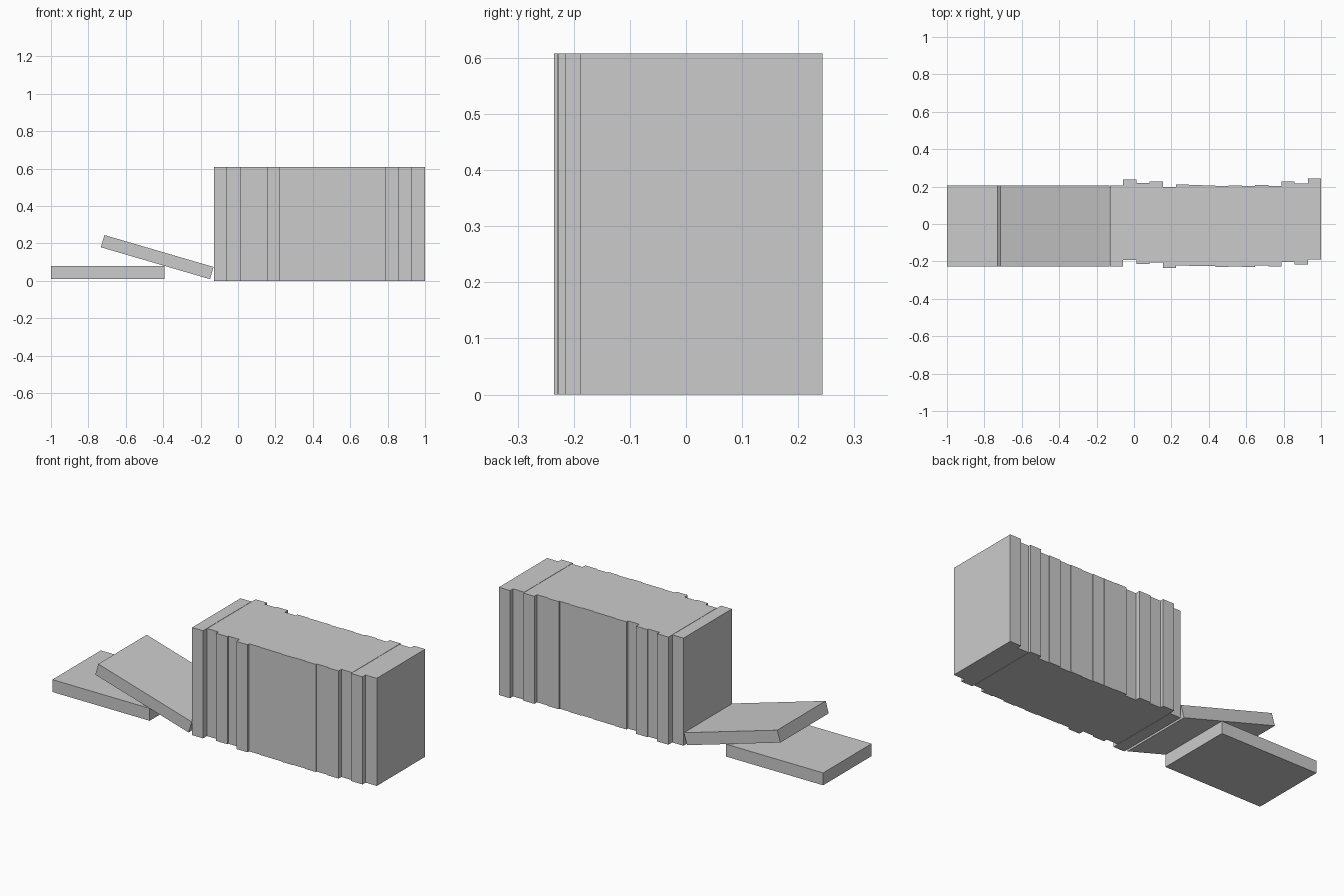
import bpy
from math import radians

if "Cube" in bpy.data.objects:
    bpy.data.objects.remove(bpy.data.objects["Cube"])

LENGTH, DEPTH, THICK = 0.608, 0.432, 0.0700


def book(name, size, loc, tilt=0.0):
    bpy.ops.mesh.primitive_cube_add(size=1, location=loc, rotation=(0, tilt, 0))
    ob = bpy.context.object
    ob.name = name
    ob.dimensions = size
    bpy.context.view_layer.update()
    return ob


# Upright row: each book is pushed in or out a little
left, right = -0.128, 1.0
front_edges = [-0.227, -0.193, -0.214, -0.206, -0.235, -0.221, -0.224, -0.225,
               -0.229, -0.226, -0.230, -0.223, -0.228, -0.204, -0.216, -0.189]
pitch = (right - left) / len(front_edges)
for i, front in enumerate(front_edges):
    # hairline gaps after the first book and before the last two
    wide = 0.0685 if i in (0, 13) else pitch
    x = left + i * pitch + wide / 2
    book(f"upright_book_{i + 1}", (wide, DEPTH, LENGTH),
         (x, front + DEPTH / 2, LENGTH / 2))

# Book lying flat at the left end
book("flat_book", (LENGTH, DEPTH, THICK), (-0.697, -0.011, 0.045))

# Book sloping over the flat one
book("leaning_book", (LENGTH, DEPTH, 0.068), (-0.432, -0.011, 0.127), radians(16.3))
